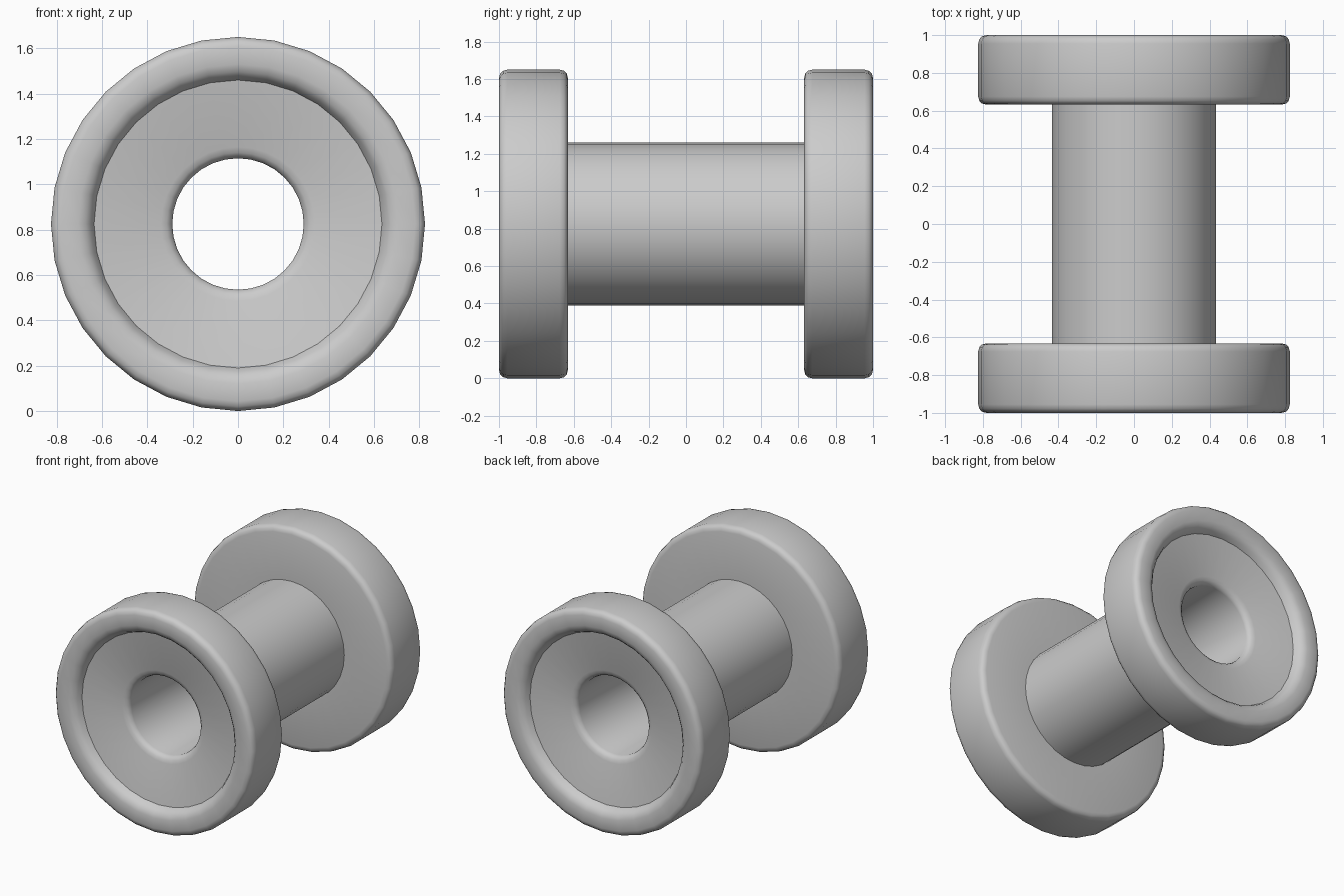
import bpy, bmesh
from math import radians, cos, sin, pi

if "Cube" in bpy.data.objects:
    bpy.data.objects.remove(bpy.data.objects["Cube"])

SIDES = 32
AXIS_Z = 0.825

# Half profile (radius, y) of the front half, from the bore outward to the barrel
half = [
    (0.29, -0.84), (0.297, -0.86), (0.315, -0.876), (0.34, -0.883),   # bore mouth fillet
    (0.635, -0.932),                                                  # dished face
    (0.65, -0.965), (0.672, -0.988), (0.705, -1.0),                   # rim inner round
    (0.782, -1.0), (0.805, -0.993), (0.819, -0.978), (0.825, -0.955), # rim outer round
    (0.825, -0.675), (0.819, -0.652), (0.805, -0.638), (0.782, -0.632),
    (0.435, -0.632),                                                  # barrel root
]
profile = half + [(r, -y) for r, y in reversed(half)]


def lathe(name, pts):
    """Revolve a closed profile around the horizontal y axis."""
    bm = bmesh.new()
    rings = []
    for i in range(SIDES):
        a = 2 * pi * i / SIDES
        rings.append([bm.verts.new((r * sin(a), y, AXIS_Z + r * cos(a))) for r, y in pts])
    n = len(pts)
    for i in range(SIDES):
        p, q = rings[i], rings[(i + 1) % SIDES]
        for j in range(n):
            k = (j + 1) % n
            bm.faces.new((p[j], p[k], q[k], q[j]))
    bmesh.ops.recalc_face_normals(bm, faces=bm.faces)
    mesh = bpy.data.meshes.new(name)
    bm.to_mesh(mesh)
    bm.free()
    ob = bpy.data.objects.new(name, mesh)
    bpy.context.collection.objects.link(ob)
    return ob


# Hollow spool: two flanges joined by a barrel
spool = lathe("spool", profile)
bpy.context.view_layer.objects.active = spool
spool.select_set(True)
bpy.ops.object.shade_smooth_by_angle(angle=radians(35))
